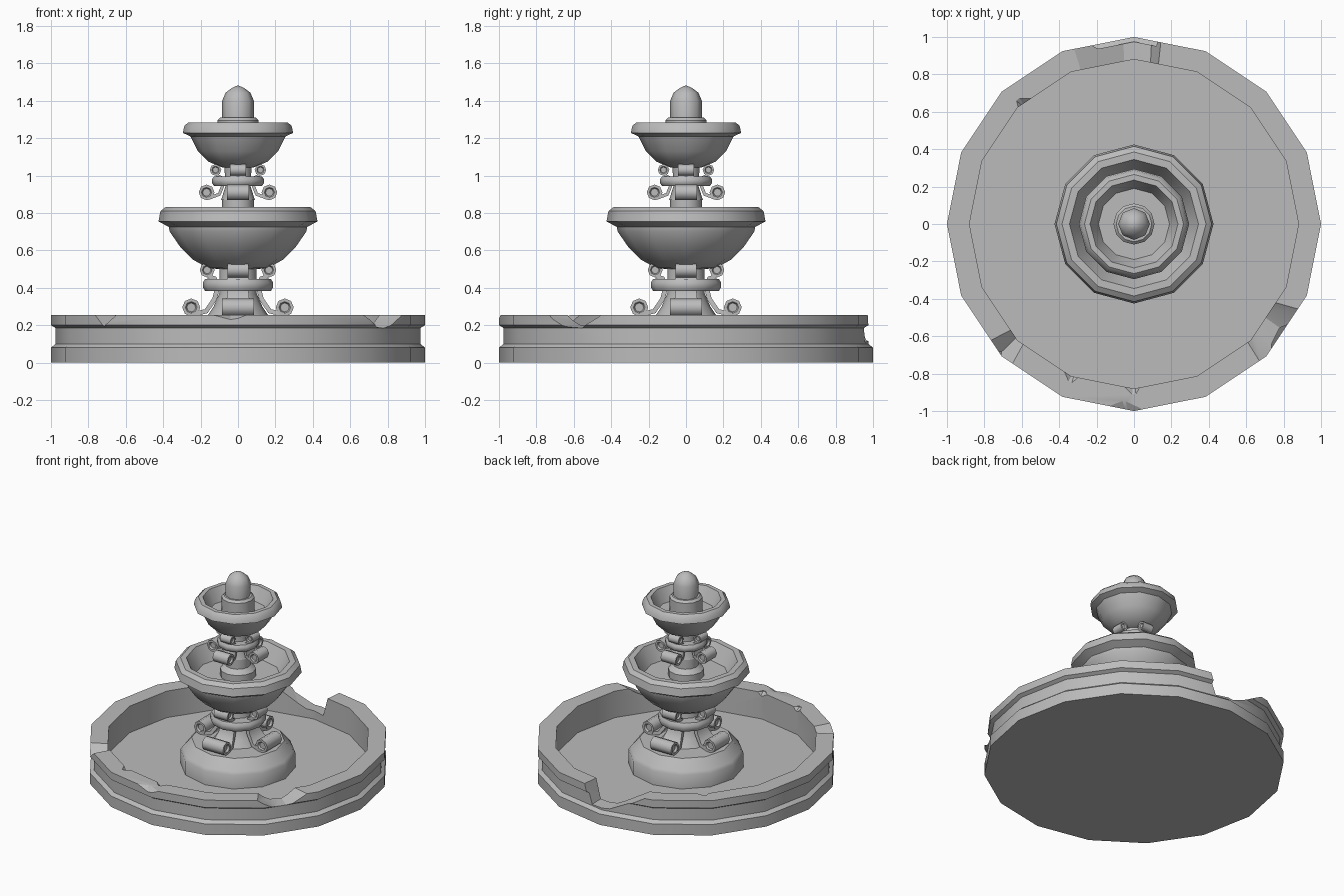
import bpy
import bmesh
from math import cos, sin, pi, radians
from mathutils import Matrix, Vector

if "Cube" in bpy.data.objects:
    bpy.data.objects.remove(bpy.data.objects["Cube"])

stone = bpy.data.materials.new("grey stone")
stone.use_nodes = True
STONE = (0.5, 0.5, 0.5, 1)
stone.diffuse_color = STONE
stone.node_tree.nodes["Principled BSDF"].inputs["Base Color"].default_value = STONE


def finish(name, bm, smooth=38):
    bmesh.ops.remove_doubles(bm, verts=bm.verts, dist=0.0005)
    bmesh.ops.recalc_face_normals(bm, faces=bm.faces)
    mesh = bpy.data.meshes.new(name)
    bm.to_mesh(mesh)
    bm.free()
    obj = bpy.data.objects.new(name, mesh)
    bpy.context.collection.objects.link(obj)
    mesh.materials.append(stone)
    if smooth:
        shade(obj, smooth)
    return obj


def shade(obj, angle):
    bpy.ops.object.select_all(action='DESELECT')
    obj.select_set(True)
    bpy.context.view_layer.objects.active = obj
    bpy.ops.object.shade_smooth_by_angle(angle=radians(angle))


def lathe(name, profile, sides=12, closed=False, smooth=38):
    """Turn a (radius, height) profile around the z axis."""
    bm = bmesh.new()
    rings = [[bm.verts.new((r * cos(2 * pi * i / sides), r * sin(2 * pi * i / sides), z))
              for i in range(sides)] for r, z in profile]
    pairs = list(zip(rings, rings[1:]))
    if closed:
        pairs.append((rings[-1], rings[0]))
    for a, b in pairs:
        for i in range(sides):
            j = (i + 1) % sides
            bm.faces.new((a[i], a[j], b[j], b[i]))
    if not closed:
        bm.faces.new(rings[0])
        bm.faces.new(rings[-1])
    return finish(name, bm, smooth)


def chip(target, angle, r_in, r_out, inner, outer, top):
    """Break a piece out of a rim; inner and outer are (sideways, height) outlines."""
    bm = bmesh.new()
    turn = Matrix.Rotation(radians(angle), 3, 'Z')
    for r, outline in ((r_in, inner), (r_out, outer)):
        for t, z in outline:
            bm.verts.new(turn @ Vector((r, t, z)))
        for t in (outline[0][0], outline[-1][0]):
            bm.verts.new(turn @ Vector((r, t, top)))
    bmesh.ops.convex_hull(bm, input=bm.verts)
    cutter = finish("chip_cutter", bm, 0)
    cutter.hide_render = True
    mod = target.modifiers.new("chip", 'BOOLEAN')
    mod.operation = 'DIFFERENCE'
    mod.solver = 'EXACT'
    mod.object = cutter
    bpy.context.view_layer.objects.active = target
    bpy.ops.object.modifier_apply(modifier=mod.name)
    bpy.data.objects.remove(cutter)


# Pool basin with moulded wall and broken rim
basin = lathe("pool_basin", [(1, 0), (1, .08), (.975, .1), (.975, .185), (1, .2), (1, .255),
                             (.88, .255), (.88, .06)], sides=16)
back = [(-.17, .3), (-.1, .1), (.06, .11), (.38, .26)]
chip(basin, 90, .8, 1.1, [(t * .85, z + .02) for t, z in back], back, .4)
front = [(-.24, .28), (-.06, .18), (.05, .17), (.27, .28)]
chip(basin, -38, .8, 1.1, [(t * .7, z + .03) for t, z in front], front, .4)
corner = [(-.14, .28), (0, .18), (.14, .28)]
chip(basin, -136, .82, 1.05, [(t, z + .05) for t, z in corner], corner, .4)
chip(basin, -94, .94, 1.05, [(0, .26), (.02, .26)], [(-.3, .27), (.05, .2), (.35, .27)], .3)
for angle in (133, -112, -90):
    chip(basin, angle, .82, .91, [(-.1, .26), (0, .19), (.06, .26)], [(-.01, .25), (.01, .25)], .3)
shade(basin, 30)

# Central plinth and pedestal cores
lathe("plinth", [(.385, .05), (.385, .16), (.37, .18), (.31, .25)])
lathe("lower_core", [(.17, .24), (.13, .3), (.1, .37), (.1, .54)])
lathe("upper_core", [(.12, .7), (.12, .77), (.085, .8), (.085, .87), (.09, .87), (.065, .95), (.075, 1.06)])


def ring(name, radius, z, thick, half):
    lathe(name, [(radius - thick, z + half), (radius - .012, z + half), (radius, z + half * .4),
                 (radius, z - half * .4), (radius - .012, z - half), (radius - thick, z - half)], closed=True)


ring("lower_ring", .188, .415, .1, .031)
ring("upper_ring", .14, .97, .08, .025)


# Scroll brackets around each pedestal
def scroll(bm, r, z, radius, width):
    """Rolled end of a bracket, with sunken eyes on both sides."""
    place = Matrix.Translation((r, 0, z)) @ Matrix.Rotation(pi / 2, 4, 'X')
    made = bmesh.ops.create_cone(bm, cap_ends=True, segments=8, radius1=radius, radius2=radius,
                                 depth=width, matrix=place)
    ends = [f for f in {f for v in made["verts"] for f in v.link_faces} if len(f.verts) == 8]
    bmesh.ops.recalc_face_normals(bm, faces=list({f for v in made["verts"] for f in v.link_faces}))
    bmesh.ops.inset_individual(bm, faces=ends, thickness=radius * .35, depth=0)
    bmesh.ops.inset_individual(bm, faces=ends, thickness=radius * .15, depth=-radius * .3)


def strap(bm, path, thick):
    """Curved band through (radius, height, width) points."""
    loops = []
    for i, (r, z, w) in enumerate(path):
        a, b = path[max(i - 1, 0)], path[min(i + 1, len(path) - 1)]
        along = Vector((b[0] - a[0], b[1] - a[1])).normalized()
        off = Vector((-along.y, along.x)) * thick / 2
        loops.append([bm.verts.new((r + s * off.x, y, z + s * off.y))
                      for s, y in ((1, -w / 2), (1, w / 2), (-1, w / 2), (-1, -w / 2))])
    for a, b in zip(loops, loops[1:]):
        for i in range(4):
            j = (i + 1) % 4
            bm.faces.new((a[i], a[j], b[j], b[i]))
    bm.faces.new(loops[0])
    bm.faces.new(loops[-1])


def brackets(name, path, thick, top, bottom):
    for i, side in enumerate(("left", "back", "right", "front")):
        bm = bmesh.new()
        scroll(bm, *top)
        scroll(bm, *bottom)
        strap(bm, path, thick)
        bm.transform(Matrix.Rotation(i * pi / 2, 4, 'Z'))
        finish(f"{name}_{side}", bm, 46)


brackets("lower_bracket", [(.16, .46, .11), (.125, .45, .11), (.11, .4, .11), (.125, .34, .12),
                           (.17, .275, .15), (.245, .257, .17)], .025,
         (.165, .495, .04, .11), (.25, .295, .048, .17))
brackets("upper_bracket", [(.115, 1.0, .085), (.09, .99, .085), (.08, .95, .085), (.1, .9, .1),
                           (.16, .878, .12)], .018,
         (.12, 1.03, .031, .085), (.168, .91, .042, .12))

# Bowls, open above
lower_bowl = lathe("lower_bowl", [(.1, .5), (.16, .505), (.24, .55), (.31, .62), (.365, .7), (.37, .725),
                                  (.425, .755), (.415, .81), (.385, .833), (.345, .833),
                                  (.285, .72)])
chip(lower_bowl, 219, .385, .5, [(-.01, .84), (.01, .84)], [(-.14, .77), (.12, .78)], .9)
shade(lower_bowl, 38)
lathe("upper_bowl", [(.06, 1.04), (.09, 1.045), (.16, 1.075), (.215, 1.13), (.25, 1.2), (.255, 1.21),
                     (.295, 1.228), (.287, 1.265), (.265, 1.285), (.235, 1.285), (.19, 1.19)])

# Finial on its collar
lathe("finial_collar", [(.11, 1.18), (.11, 1.295), (.095, 1.31)])
lathe("finial_dome", [(.085, 1.3), (.085, 1.4), (.066, 1.443), (.035, 1.467), (0.0001, 1.483)], sides=8, smooth=50)
